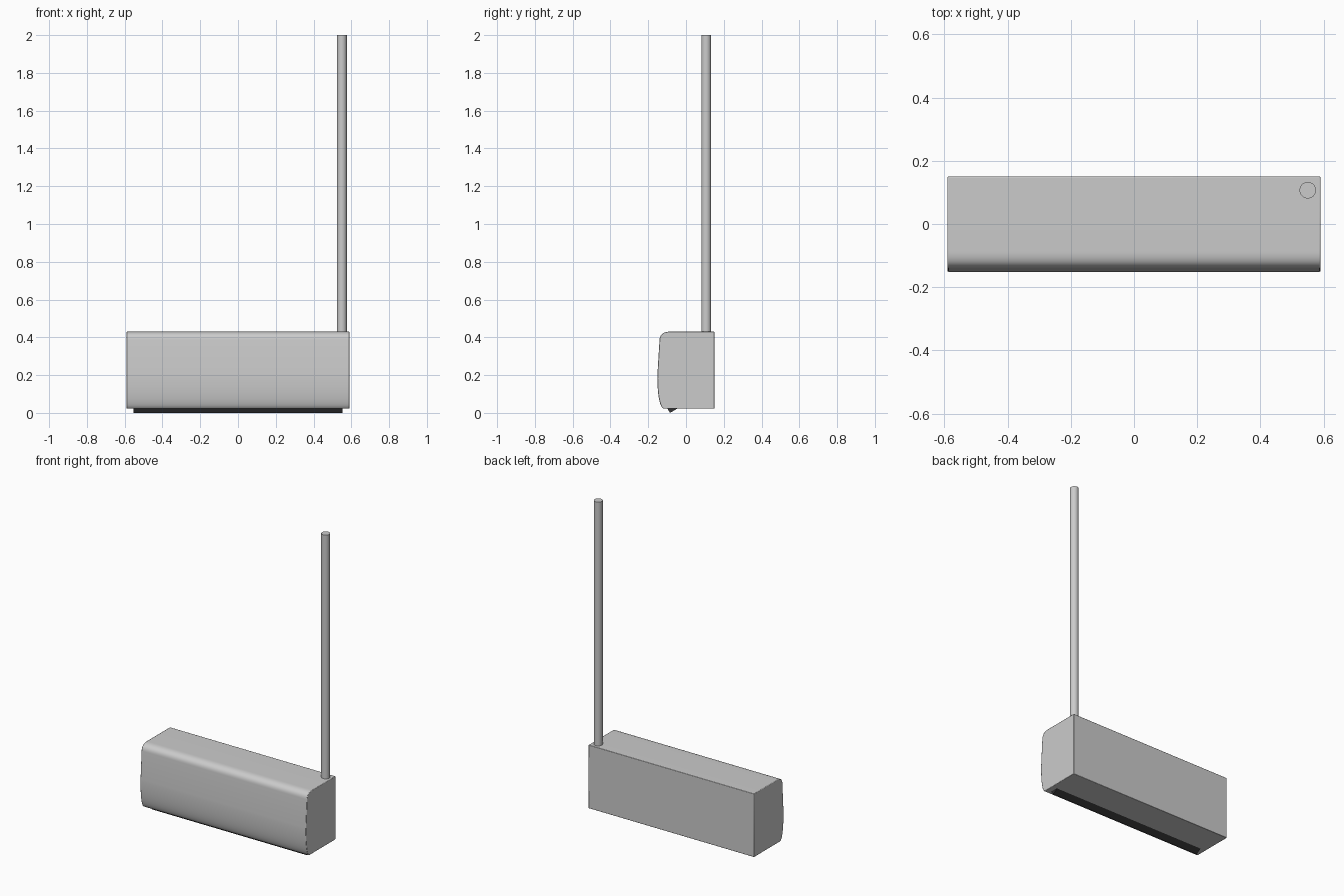
import bpy, bmesh
from math import radians
from mathutils import Vector
from mathutils.geometry import interpolate_bezier

if "Cube" in bpy.data.objects:
    bpy.data.objects.remove(bpy.data.objects["Cube"])

W = 0.59          # half width of the case


def finish(obj, angle=35):
    bpy.ops.object.select_all(action='DESELECT')
    obj.select_set(True)
    bpy.context.view_layer.objects.active = obj
    bpy.ops.object.shade_smooth_by_angle(angle=radians(angle))


def curve(a, b, c, d, n):
    return [tuple(p) for p in interpolate_bezier(
        *[Vector((x, y, 0)) for x, y in (a, b, c, d)], n)]


# Case: side profile (y, z) extruded along x
profile = [(0.15, 0.43, 0)]
profile += curve((-0.085, 0.43), (-0.118, 0.43), (-0.138, 0.417), (-0.14, 0.388), 12)
profile += curve((-0.151, 0.21), (-0.153, 0.15), (-0.148, 0.06), (-0.128, 0.03), 14)
profile += [(-0.12, 0.022, 0), (0.15, 0.022, 0)]

bm = bmesh.new()
face = bm.faces.new([bm.verts.new((-W, y, z)) for y, z, _ in profile])
ext = bmesh.ops.extrude_face_region(bm, geom=[face])
bmesh.ops.translate(bm, vec=(2 * W, 0, 0),
                    verts=[v for v in ext['geom'] if isinstance(v, bmesh.types.BMVert)])
bmesh.ops.recalc_face_normals(bm, faces=bm.faces)
mesh = bpy.data.meshes.new("case")
bm.to_mesh(mesh)
bm.free()
case = bpy.data.objects.new("case", mesh)
bpy.context.collection.objects.link(case)
finish(case)
bevel = case.modifiers.new("edge_softening", 'BEVEL')
bevel.width = 0.003
bevel.segments = 2
bevel.limit_method = 'ANGLE'
bevel.angle_limit = radians(40)

# Air outlet louver: tilted dark slat whose lower corner peeks out underneath
dark = bpy.data.materials.new("dark_plastic")
dark.diffuse_color = (0.035, 0.035, 0.037, 1)
dark.use_nodes = True
dark.node_tree.nodes["Principled BSDF"].inputs["Base Color"].default_value = dark.diffuse_color
bpy.ops.mesh.primitive_cube_add(size=1, location=(0, -0.07, 0.0318),
                                rotation=(radians(30), 0, 0))
louver = bpy.context.object
louver.name = "outlet_louver"
louver.scale = (1.105, 0.058, 0.04)
# Put the lowest corner at y = -0.085, z = 0
low = louver.rotation_euler.to_matrix() @ Vector((0, -0.029, -0.02))
louver.location = Vector((0, -0.085, 0.0)) - low
louver.data.materials.append(dark)

# Refrigerant pipe rising from the back right corner
bpy.ops.mesh.primitive_cylinder_add(vertices=32, radius=0.026, depth=1.6,
                                    location=(0.55, 0.107, 1.2))
pipe = bpy.context.object
pipe.name = "pipe"
finish(pipe)
